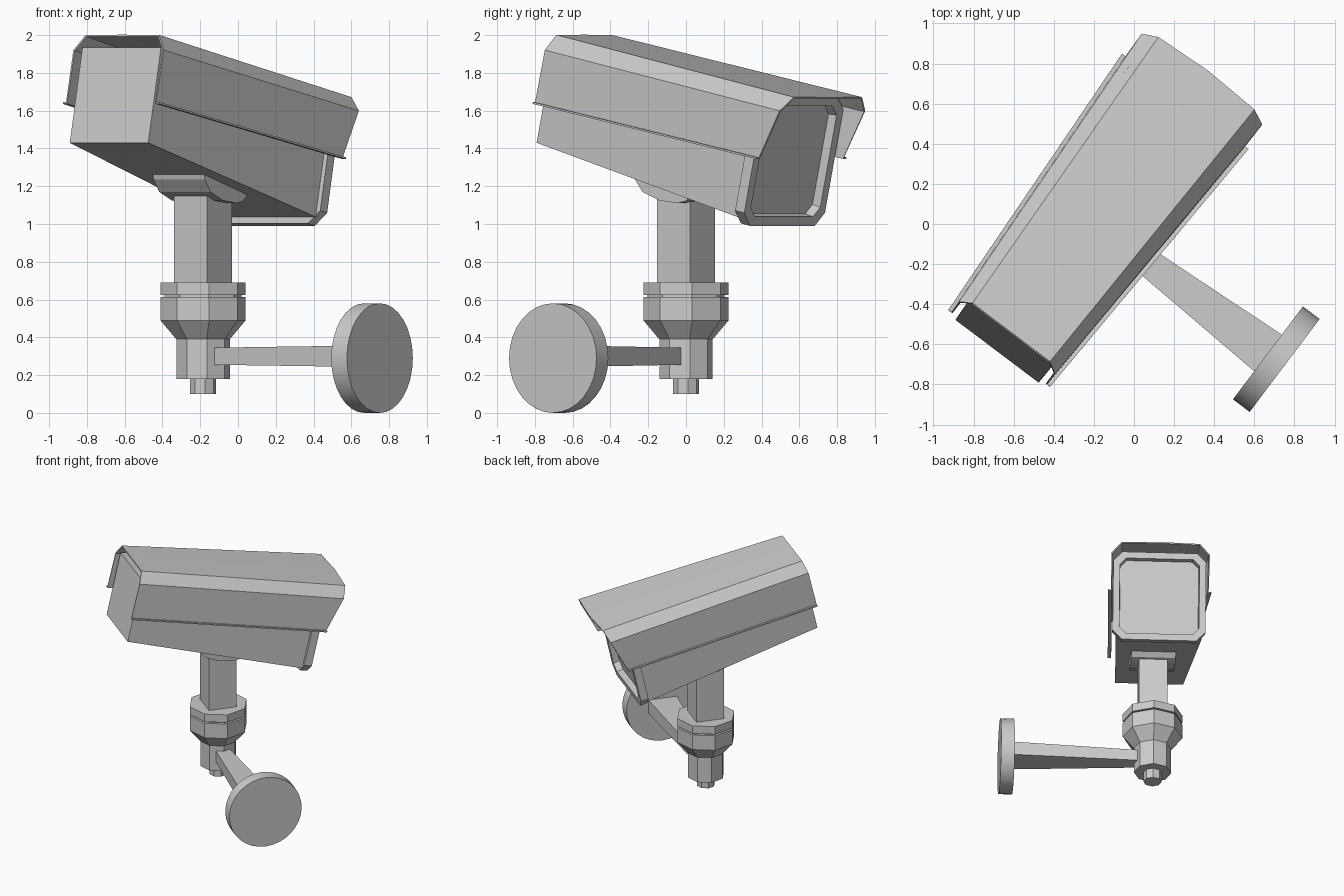
import bpy, bmesh
from math import radians, sin, cos, pi
from mathutils import Matrix

if "Cube" in bpy.data.objects:
    bpy.data.objects.remove(bpy.data.objects["Cube"])

# Yawed mount frame (x = lens direction, -y = wall) and tilted housing frame
MOUNT = Matrix.Translation((-0.185, 0, 0)) @ Matrix.Rotation(radians(53), 4, 'Z')
HOUSING = (Matrix.Translation((-0.185, 0, 1.5)) @ Matrix.Rotation(radians(53), 4, 'Z')
           @ Matrix.Rotation(radians(12.5), 4, 'Y') @ Matrix.Translation((0, 0.016, 0)))


def loft(name, rings, frame, closed=True):
    """Skin a list of equal-length point rings; closed rings get end caps."""
    bm = bmesh.new()
    vs = [[bm.verts.new(p) for p in r] for r in rings]
    n = len(rings[0])
    for r0, r1 in zip(vs, vs[1:]):
        for i in range(n if closed else n - 1):
            j = (i + 1) % n
            bm.faces.new((r0[i], r0[j], r1[j], r1[i]))
    if closed:
        bm.faces.new(vs[0])
        bm.faces.new(vs[-1])
    bmesh.ops.recalc_face_normals(bm, faces=bm.faces)
    me = bpy.data.meshes.new(name)
    bm.to_mesh(me)
    bm.free()
    ob = bpy.data.objects.new(name, me)
    ob.matrix_world = frame
    bpy.context.collection.objects.link(ob)
    return ob


def rect(x, hw, z0, z1, ch=0.0):
    """Cross-section at x, optionally with chamfered corners."""
    if not ch:
        return [(x, -hw, z0), (x, hw, z0), (x, hw, z1), (x, -hw, z1)]
    w = hw - ch
    return [(x, -w, z0), (x, w, z0), (x, hw, z0 + ch), (x, hw, z1 - ch),
            (x, w, z1), (x, -w, z1), (x, -hw, z1 - ch), (x, -hw, z0 + ch)]


def turned(name, profile, sides=8):
    """Low-poly turned part around the post axis from (radius, z) pairs."""
    return loft(name, [[(r * cos(2 * pi * i / sides), r * sin(2 * pi * i / sides), z)
                        for i in range(sides)] for r, z in profile], MOUNT)


# Camera body, widening towards the lens
loft("camera_body", [rect(-0.772, 0.26, -0.243, 0.275),
                     rect(0.665, 0.33, -0.327, 0.325)], HOUSING)

# Bezel with recessed window
loft("lens_bezel", [rect(0.66, 0.355, -0.362, 0.338, 0.07),
                    rect(0.722, 0.355, -0.362, 0.338, 0.07),
                    rect(0.722, 0.305, -0.312, 0.288, 0.05),
                    rect(0.672, 0.300, -0.307, 0.283, 0.05)], HOUSING)


# Sun hood: thin folded sheet with a small outward lip
def mirror_profile(half, mid):
    return half + [mid] + [(x, -y, z) for x, y, z in reversed(half)]


rear = mirror_profile([(-0.80, 0.318, -0.033), (-0.80, 0.295, -0.033),
                       (-0.796, 0.295, 0.253), (-0.781, 0.24, 0.336)], (-0.781, 0, 0.336))
front = mirror_profile([(0.768, 0.395, 0.015), (0.768, 0.370, 0.015),
                        (0.85, 0.372, 0.288), (0.87, 0.298, 0.364)], (0.885, 0, 0.366))
hood = loft("sun_hood", [rear, front], HOUSING, closed=False)
sheet = hood.modifiers.new("thickness", 'SOLIDIFY')
sheet.thickness = 0.01
sheet.offset = 0

# Curved tilt bracket under the body
curve = [(-0.225, 1.30), (-0.21, 1.235), (-0.16, 1.17), (-0.05, 1.125),
         (0.07, 1.11), (0.13, 1.122), (0.17, 1.16), (0.17, 1.20)]
loft("tilt_bracket", [[(u, y, z) for u, z in curve] for y in (-0.17, 0.17)], MOUNT)

# Square post
s = 0.11
loft("post", [[(-s, -s, z), (s, -s, z), (s, s, z), (-s, s, z)] for z in (0.66, 1.16)], MOUNT)

# Octagonal collar, swivel joint and bottom bolt
turned("collar", [(0.228, 0.625), (0.228, 0.69)])
turned("collar_gap", [(0.205, 0.60), (0.205, 0.64)])
turned("swivel_joint", [(0.143, 0.18), (0.143, 0.39), (0.228, 0.49), (0.228, 0.613)])
turned("bottom_bolt", [(0.07, 0.10), (0.07, 0.20)])

# Tapered wall arm
loft("wall_arm", [[(-w, y, 0.30 - h), (w, y, 0.30 - h), (w, y, 0.30 + h), (-w, y, 0.30 + h)]
                  for y, w, h in ((-0.09, 0.055, 0.045), (-1.08, 0.115, 0.056))], MOUNT)

# Round wall plate
N = 32
plate = loft("wall_plate", [[(0.29 * cos(2 * pi * i / N), y, 0.29 + 0.29 * sin(2 * pi * i / N))
                             for i in range(N)] for y in (-1.068, -1.172)], MOUNT)
bpy.context.view_layer.objects.active = plate
plate.select_set(True)
bpy.ops.object.shade_smooth_by_angle(angle=radians(30))
